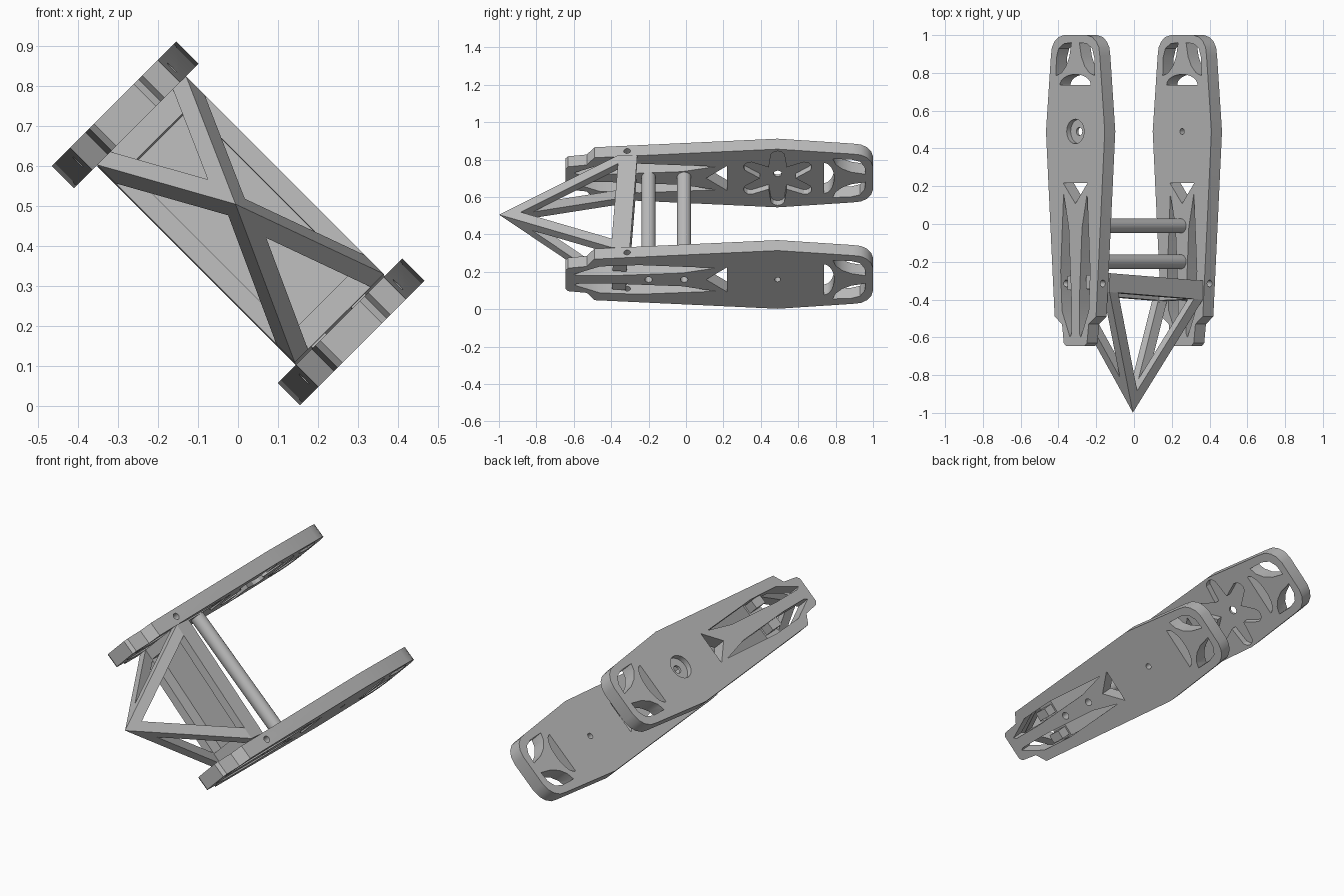
import bpy, bmesh, math
from mathutils import Matrix, Vector

cube = bpy.data.objects.get("Cube")
if cube:
    bpy.data.objects.remove(cube, do_unlink=True)

grey = bpy.data.materials.new("plain grey")
grey.use_nodes = True
grey.diffuse_color = (0.5, 0.5, 0.5, 1)
grey.node_tree.nodes["Principled BSDF"].inputs["Base Color"].default_value = (0.5, 0.5, 0.5, 1)

# Working frame: X runs across the gap between plates, Y lengthwise, Z across a plate
frame = Matrix.Translation((0, 0, 0.457)) @ Matrix.Rotation(math.radians(45), 4, 'Y')
flipped = frame @ Matrix.Rotation(math.pi, 4, 'Y')
PLATE_IN, PLATE_OUT, SHIFT = 0.352, 0.431, 0.008


def make(name, bm, matrix=None):
    bmesh.ops.recalc_face_normals(bm, faces=bm.faces)
    mesh = bpy.data.meshes.new(name)
    bm.to_mesh(mesh)
    bm.free()
    mesh.materials.append(grey)
    obj = bpy.data.objects.new(name, mesh)
    bpy.context.scene.collection.objects.link(obj)
    if matrix:
        obj.matrix_world = matrix
    return obj


def prism(bm, pts, lo, hi, axis=0):
    """Extrude a 2D outline along X (axis 0) or Z (axis 2)."""
    def at(p, t):
        return (t, p[0], p[1]) if axis == 0 else (p[0], p[1], t)
    low = [bm.verts.new(at(p, lo)) for p in pts]
    high = [bm.verts.new(at(p, hi)) for p in pts]
    bm.faces.new(low)
    bm.faces.new(high)
    for i in range(len(pts)):
        j = (i + 1) % len(pts)
        bm.faces.new((low[i], low[j], high[j], high[i]))


def box(bm, x, y, z):
    prism(bm, [(y[0], z[0]), (y[1], z[0]), (y[1], z[1]), (y[0], z[1])], *x)


def circle(y, z, r, n=32):
    return [(y + r * math.cos(i * math.tau / n), z + r * math.sin(i * math.tau / n)) for i in range(n)]


def mirrored(half):
    return half + [(y, -z) for y, z in reversed(half)]


def cut(obj, *shapes):
    """Subtract a group of separate prisms, given as (points, lo, hi, axis)."""
    bm = bmesh.new()
    for s in shapes:
        prism(bm, *s)
    cutter = make("cutter", bm, obj.matrix_world.copy())
    cutter.hide_render = True
    mod = obj.modifiers.new("cut", 'BOOLEAN')
    mod.operation, mod.solver, mod.object = 'DIFFERENCE', 'EXACT', cutter
    bpy.context.view_layer.update()
    graph = bpy.context.evaluated_depsgraph_get()
    mesh = bpy.data.meshes.new_from_object(obj.evaluated_get(graph))
    obj.modifiers.clear()
    obj.data = mesh
    bpy.data.objects.remove(cutter, do_unlink=True)


def smooth(obj):
    bpy.ops.object.select_all(action='DESELECT')
    obj.select_set(True)
    bpy.context.view_layer.objects.active = obj
    bpy.ops.object.shade_smooth_by_angle(angle=math.radians(30))


# Side plates: stepped nose, swollen middle, rounded tail
outline = mirrored([(-0.645, 0.07), (-0.63, 0.087), (-0.53, 0.10), (-0.49, 0.155), (0.49, 0.22),
                    (0.89, 0.183), (0.935, 0.176), (0.968, 0.155), (0.99, 0.125), (1.0, 0.085)])
leaf = [(0.96, 0.03), (0.955, 0.085), (0.93, 0.125), (0.88, 0.142), (0.785, 0.145),
        (0.80, 0.105), (0.835, 0.07), (0.885, 0.045)]
slot = [(0.16, 0.088), (-0.25, 0.11), (-0.46, 0.10), (-0.6, 0.04), (-0.58, 0.03),
        (-0.4, 0.03), (-0.02, 0.05)]
bow = [(0.737, 0.115)] + [(0.737 + 0.055 * math.cos(a * math.pi / 16), 0.115 * math.sin(a * math.pi / 16))
                          for a in range(7, -8, -1)] + [(0.737, -0.115)]
triangle = [(0.218, 0.092), (0.218, -0.092), (0.108, 0)]


def side_plate(name, matrix):
    bm = bmesh.new()
    prism(bm, outline, PLATE_IN, PLATE_OUT)
    obj = make(name, bm, matrix @ Matrix.Translation((0, 0, SHIFT)))
    through = [bow, triangle, circle(0.49, 0, 0.016)]
    for s in (1, -1):
        through += [[(y, s * z) for y, z in leaf], [(y, s * z) for y, z in slot]]
    cut(obj, *[(p, 0.3, 0.5) for p in through])
    # screw holes drilled through the side rails
    screw = circle((PLATE_IN + PLATE_OUT) / 2, -0.315, 0.018, 20)
    cut(obj, (screw, 0.09, 0.25, 2), (screw, -0.25, -0.09, 2))
    return obj


lower = side_plate("lower_side_plate", frame)
rod_places = (-0.2, -0.01)
cut(lower, *[(circle(y, 0, 0.02, 20), 0.3, 0.5) for y in rod_places])

upper = side_plate("upper_side_plate", flipped)
# six-armed recess inside, round counterbore outside
star = []
for k in range(6):
    mid = math.pi / 2 + k * math.pi / 3
    for r, off in ((0.095, -30), (0.15, -15.5), (0.185, -11), (0.20, -6), (0.205, 0),
                   (0.20, 6), (0.185, 11), (0.15, 15.5)):
        a = mid + math.radians(off)
        star.append((0.49 + r * math.cos(a), r * math.sin(a)))
cut(upper, (star, 0.3, PLATE_IN + 0.035))
cut(upper, (circle(0.49, 0, 0.065), PLATE_OUT - 0.03, 0.5))
cut(upper, (circle(0.49, 0, 0.022, 24), 0.3, 0.5))
smooth(lower)
smooth(upper)

# Two spacer rods, with screw holes in the lower end
for i, y in enumerate(rod_places):
    bm = bmesh.new()
    prism(bm, circle(y, 0, 0.038), -PLATE_IN, PLATE_IN)
    rod = make(f"spacer_rod_{i + 1}", bm, frame)
    cut(rod, (circle(y, SHIFT, 0.02, 20), 0.25, 0.4))
    smooth(rod)

# Slightly tilted nose frame: panel with an open pyramid of four struts
tilt = (frame @ Matrix.Translation((0, -0.335, 0.01))
        @ Matrix.Rotation(math.radians(-3.3), 4, 'Z') @ Matrix.Rotation(math.radians(-1.7), 4, 'X'))
HU, HV, FRONT, TIP = 0.35, 0.157, -0.05, -0.665
bm = bmesh.new()
for x in (-HU, HU):
    for z in (-HV, HV):
        for y in (FRONT, -FRONT):
            bm.verts.new((x, y, z))
bm.verts.new((0, TIP, 0))
bmesh.ops.convex_hull(bm, input=bm.verts)
nose = make("nose_frame", bm, tilt)


def opening(half, inset):
    rise = FRONT - TIP
    slant = math.hypot(rise, half)
    return half - inset * slant / rise, TIP + inset * slant / half


w, tip = opening(HU, 0.057)
cut(nose, ([(-w, FRONT), (w, FRONT), (0, tip)], -0.4, 0.4, 2))
w, tip = opening(HV, 0.045)
cut(nose, ([(FRONT, -w), (FRONT, w), (tip, 0)], -0.6, 0.6, 0))
cut(nose, ([(-0.06, -0.11), (0.02, -0.11), (0.02, 0.11), (-0.06, 0.11)], -0.29, 0.29, 0))

# Tabs that reach from the panel into the plate slots
bm = bmesh.new()
for s in (1, -1):
    for z in (-0.075, 0.065):
        box(bm, sorted((s * 0.34, s * 0.41)), (-0.035, 0.04), (z - 0.024, z + 0.024))
make("panel_tabs", bm, tilt)
